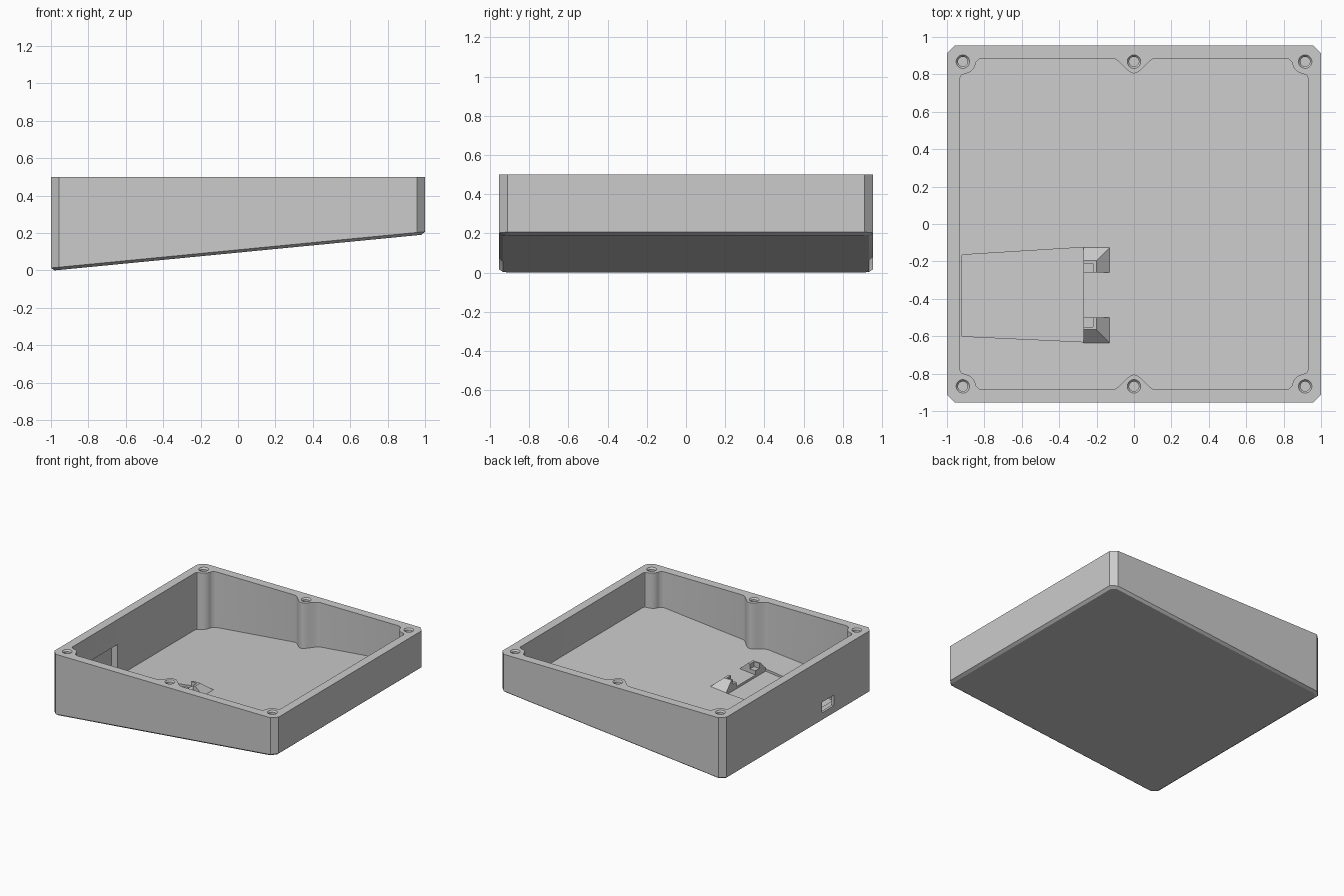
import bpy, bmesh, math

cube = bpy.data.objects.get("Cube")
if cube:
    bpy.data.objects.remove(cube, do_unlink=True)

grey = bpy.data.materials.new("light grey plastic")
grey.use_nodes = True
colour = (0.6, 0.6, 0.6, 1)
grey.diffuse_color = colour
grey.node_tree.nodes["Principled BSDF"].inputs["Base Color"].default_value = colour

TOP = 0.5
FLOOR = 0.036
MID_Y = -0.38     # centre line of the board holder


def slope(x):
    """Height of the tilted underside."""
    return 0.095 + 0.097 * x


def loft(name, rings):
    """Closed solid through rings of 3D points with equal counts."""
    bm = bmesh.new()
    loops = [[bm.verts.new(p) for p in ring] for ring in rings]
    n = len(loops[0])
    for a, b in zip(loops, loops[1:]):
        for i in range(n):
            j = (i + 1) % n
            bm.faces.new((a[i], a[j], b[j], b[i]))
    bm.faces.new(loops[0][::-1])
    bm.faces.new(loops[-1])
    bmesh.ops.recalc_face_normals(bm, faces=bm.faces)
    mesh = bpy.data.meshes.new(name)
    bm.to_mesh(mesh)
    bm.free()
    mesh.materials.append(grey)
    obj = bpy.data.objects.new(name, mesh)
    bpy.context.collection.objects.link(obj)
    return obj


def tilted(outline, lift):
    return [(x, y, slope(x) + lift) for x, y in outline]


def level(outline, z):
    return [(x, y, z) for x, y in outline]


def rect(x0, x1, y0, y1):
    return [(x0, y0), (x1, y0), (x1, y1), (x0, y1)]


def circle(cx, cy, r, n=32):
    return [(cx + r * math.cos(2 * math.pi * i / n),
             cy + r * math.sin(2 * math.pi * i / n)) for i in range(n)]


def cut(obj, cutter):
    mod = obj.modifiers.new("cut", "BOOLEAN")
    mod.operation = "DIFFERENCE"
    mod.solver = "EXACT"
    mod.object = cutter
    bpy.context.view_layer.objects.active = obj
    bpy.ops.object.modifier_apply(modifier=mod.name)
    bpy.data.objects.remove(cutter, do_unlink=True)


def chamfered(hx, hy, c):
    """Rectangle with clipped corners."""
    return [(hx, -hy + c), (hx, hy - c), (hx - c, hy), (-hx + c, hy),
            (-hx, hy - c), (-hx, -hy + c), (-hx + c, -hy), (hx - c, -hy)]


def cavity_outline():
    """Inner wall, bulging around the screw posts; one quadrant mirrored."""
    quad = []
    for i in range(13):                      # middle post
        t = i / 12
        quad.append((0.115 * t, 0.805 + 0.08 * t * t * (3 - 2 * t)))
    quad += [(0.81, 0.885), (0.828, 0.881), (0.842, 0.868)]
    for i in range(9):                       # corner post
        a = math.radians(190 + 8.5 * i)
        quad.append((0.915 + 0.07 * math.cos(a), 0.872 + 0.07 * math.sin(a)))
    quad += [(0.924, 0.795), (0.93, 0.78)]
    right = quad + [(x, -y) for x, y in reversed(quad)]
    left = [(-x, y) for x, y in reversed(right)]
    return right + left[1:-1]


# Outer body with bevelled lower rim
body = loft("case_body", [
    tilted(chamfered(0.98, 0.935, 0.035), 0),
    tilted(chamfered(1.0, 0.955, 0.043), 0.015),
    level(chamfered(1.0, 0.955, 0.043), TOP)])

# Hollow interior with a tilted floor
inner = cavity_outline()
cut(body, loft("cavity_cutter", [tilted(inner, FLOOR), level(inner, TOP + 0.1)]))

# Screw holes with a countersunk mouth
for x in (-0.915, 0, 0.915):
    for y in (-0.868, 0.868):
        cut(body, loft("screw_cutter", [
            level(circle(x, y, 0.026), TOP - 0.2),
            level(circle(x, y, 0.026), TOP - 0.012),
            level(circle(x, y, 0.036), TOP),
            level(circle(x, y, 0.036), TOP + 0.05)]))

# Shallow tapered pocket for the circuit board
pocket = [(-0.92, -0.6), (-0.27, -0.63), (-0.27, -0.125), (-0.92, -0.165)]
cut(body, loft("pocket_cutter", [tilted(pocket, FLOOR - 0.018), tilted(pocket, 0.06)]))

# Thinned wall and connector opening on the deep side
wall = rect(-0.98, -0.9, MID_Y - 0.19, MID_Y + 0.17)
cut(body, loft("wall_recess_cutter", [level(wall, 0.06), level(wall, 0.3)]))
port = rect(-1.1, -0.95, MID_Y - 0.075, MID_Y + 0.075)
cut(body, loft("port_cutter", [level(port, 0.07), level(port, 0.155)]))

# Wedge-shaped board stops, mirrored about the holder's centre line
for side, name in ((1, "board_stop_back"), (-1, "board_stop_front")):
    def across(x0, x1, d0, d1):
        return rect(x0, x1, MID_Y + side * d0, MID_Y + side * d1)
    stop = loft(name, [tilted(across(-0.27, -0.13, 0.12, 0.255), FLOOR - 0.008),
                       tilted(across(-0.27, -0.13, 0.12, 0.255), FLOOR),
                       level(across(-0.27, -0.2, 0.12, 0.185), 0.18)])
    notch = across(-0.3, -0.22, 0.1, 0.17)
    cut(stop, loft("notch_cutter", [level(notch, 0.14), level(notch, 0.3)]))

# Smooth the round posts and holes, keep the edges crisp
bpy.ops.object.select_all(action="DESELECT")
body.select_set(True)
bpy.context.view_layer.objects.active = body
bpy.ops.object.shade_smooth_by_angle(angle=math.radians(30))
